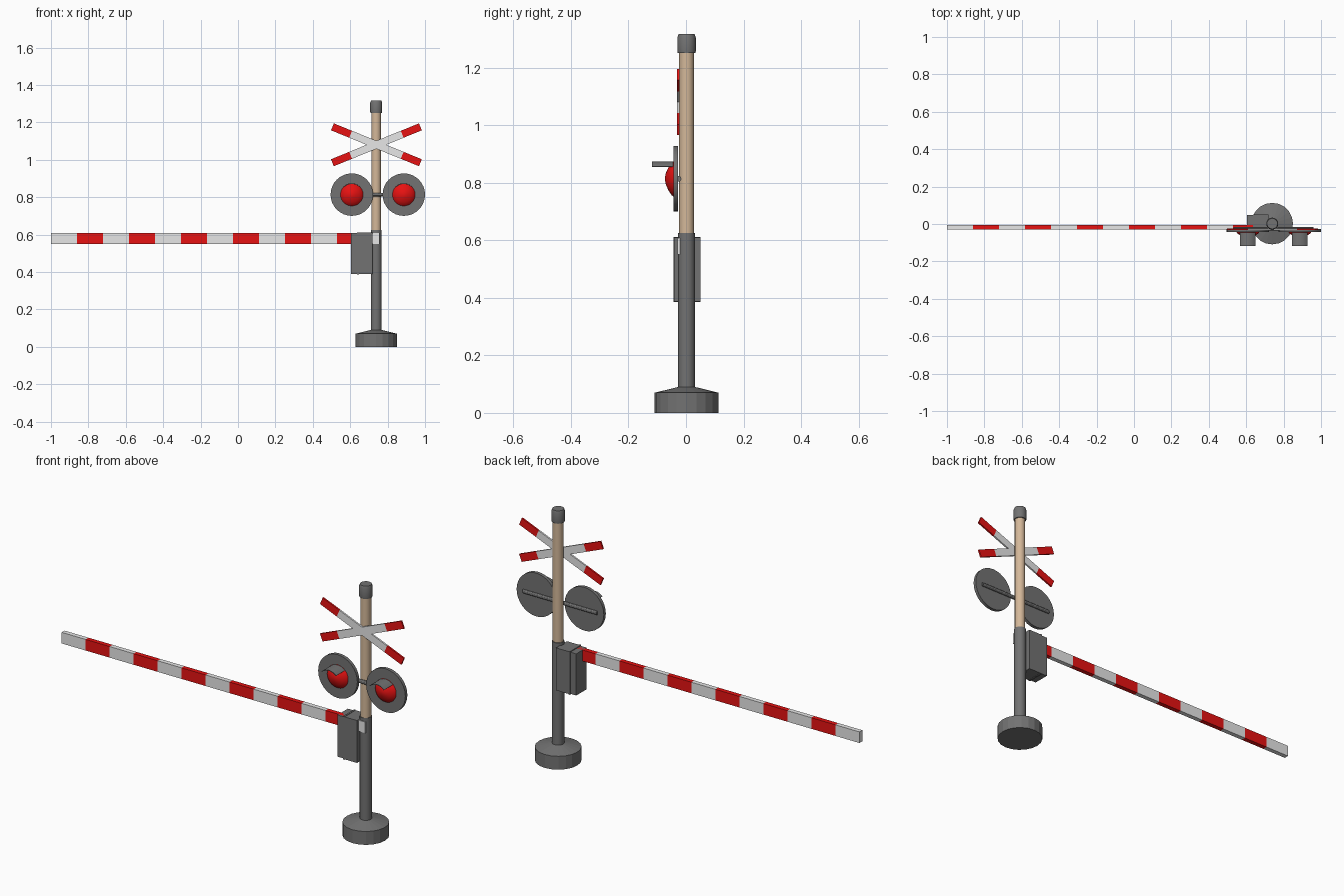
import bpy, bmesh, math
from mathutils import Matrix, Vector

if "Cube" in bpy.data.objects:
    bpy.data.objects.remove(bpy.data.objects["Cube"])


def material(name, rgb):
    m = bpy.data.materials.new(name)
    m.diffuse_color = (*rgb, 1)
    m.use_nodes = True
    m.node_tree.nodes["Principled BSDF"].inputs["Base Color"].default_value = m.diffuse_color
    return m


GREY = material("dark grey metal", (0.17, 0.17, 0.17))
WHITE = material("white paint", (0.8, 0.8, 0.8))
RED = material("red paint", (0.8, 0.006, 0.006))
TAN = material("tan wood", (0.66, 0.48, 0.32))

POLE_X, POLE_Y = 0.739, 0.002
LAMP_Z = 0.8135


def finish(name, bm, mats, smooth=False):
    bmesh.ops.recalc_face_normals(bm, faces=bm.faces)
    me = bpy.data.meshes.new(name)
    bm.to_mesh(me)
    bm.free()
    for m in mats:
        me.materials.append(m)
    ob = bpy.data.objects.new(name, me)
    bpy.context.collection.objects.link(ob)
    if smooth:
        bpy.ops.object.select_all(action='DESELECT')
        ob.select_set(True)
        bpy.context.view_layer.objects.active = ob
        bpy.ops.object.shade_smooth_by_angle(angle=math.radians(30))
    return ob


def lathe(name, profile, mat, origin, sides=24, forward=False, smooth=True):
    """Turn (radius, height) points around z, or around -y when forward."""
    bm = bmesh.new()
    rings = []
    for r, h in profile:
        rings.append([bm.verts.new((r * math.cos(2 * math.pi * i / sides),
                                    r * math.sin(2 * math.pi * i / sides), h))
                      for i in range(sides)])
    for a, b in zip(rings, rings[1:]):
        for i in range(sides):
            j = (i + 1) % sides
            bm.faces.new((a[i], a[j], b[j], b[i]))
    bm.faces.new(rings[0])
    bm.faces.new(rings[-1])
    if forward:
        bm.transform(Matrix.Rotation(math.pi / 2, 4, 'X'))
    bm.transform(Matrix.Translation(origin))
    return finish(name, bm, [mat], smooth)


def box(name, lo, hi, mats, cuts=(), rule=None, matrix=None):
    """Box cut across x, faces coloured by rule(x of face centre)."""
    bm = bmesh.new()
    lo, hi = Vector(lo), Vector(hi)
    bmesh.ops.create_cube(bm, size=1)
    bm.transform(Matrix.Translation((lo + hi) / 2) @ Matrix.Diagonal((*(hi - lo), 1)))
    for x in cuts:
        bmesh.ops.bisect_plane(bm, geom=bm.verts[:] + bm.edges[:] + bm.faces[:],
                               plane_co=(x, 0, 0), plane_no=(1, 0, 0))
    if rule:
        for f in bm.faces:
            f.material_index = rule(f.calc_center_median().x)
    if matrix:
        bm.transform(matrix)
    return finish(name, bm, mats)


# Base, pole and cap
foot = (POLE_X, POLE_Y, 0)
lathe("base", [(0.111, 0), (0.111, 0.07), (0.03, 0.09)], GREY, foot, 20, smooth=False)
lathe("lower_pole", [(0.029, 0.08), (0.029, 0.625)], GREY, foot)
lathe("upper_pole", [(0.026, 0.62), (0.026, 1.255)], TAN, foot)
lathe("pole_cap", [(0.031, 1.25), (0.032, 1.256), (0.032, 1.305), (0.028, 1.316)], GREY, foot)

# Crossed warning boards with red ends
for side, label in ((1, "rising"), (-1, "falling")):
    m = Matrix.Translation((POLE_X + 0.001, 0, 1.08)) @ Matrix.Rotation(side * math.radians(22.2), 4, 'Y')
    box(f"cross_board_{label}", (-0.254, -0.032, -0.02), (0.254, -0.023, 0.02), [WHITE, RED],
        (-0.149, 0.149), lambda x: int(abs(x) > 0.15), m)

# Lamp pair: backing disc, red lens and curved visor
for x, label in ((0.6085, "left"), (0.8865, "right")):
    centre = (x, 0, LAMP_Z)
    lathe(f"lamp_disc_{label}", [(0.1135, 0.027), (0.1135, 0.044)], GREY, centre, 32, True)
    lathe(f"lamp_lens_{label}", [(0.062, 0.042), (0.057, 0.05), (0.04, 0.061), (0.02, 0.07),
                                 (0.006, 0.073)], RED, centre, 24, True)
    bm = bmesh.new()
    rows = []
    for i in range(9):
        a = math.radians(-45 + 90 * i / 8)
        rows.append([bm.verts.new((x + r * math.sin(a), y, LAMP_Z + r * math.cos(a)))
                     for r, y in ((0.06, -0.04), (0.06, -0.118), (0.057, -0.118), (0.057, -0.04))])
    for a, b in zip(rows, rows[1:]):
        for k in range(4):
            n = (k + 1) % 4
            bm.faces.new((a[k], a[n], b[n], b[k]))
    bm.faces.new(rows[0])
    bm.faces.new(rows[-1])
    finish(f"lamp_visor_{label}", bm, [GREY], True)

# Rod carrying the lamps
rod = lathe("lamp_rod", [(0.01, -0.215), (0.01, 0.215)], GREY, (0, 0, 0), 12)
rod.rotation_euler.y = math.pi / 2
rod.location = (0.746, -0.026, LAMP_Z)

# Striped barrier arm
STEP = 0.139
box("barrier_arm", (-1, -0.03, 0.55), (0.757, -0.006, 0.608), [WHITE, RED],
    [-1 + STEP * k for k in range(1, 13)], lambda x: int((x + 1) / STEP) % 2)

# Drive box: lid, seam flange and body
box("drive_box_lid", (0.603, -0.039, 0.39), (0.638, 0.047, 0.608), [GREY])
box("drive_box_flange", (0.637, -0.043, 0.386), (0.646, 0.051, 0.612), [GREY])
box("drive_box_body", (0.645, -0.041, 0.388), (0.718, 0.05, 0.61), [GREY])
